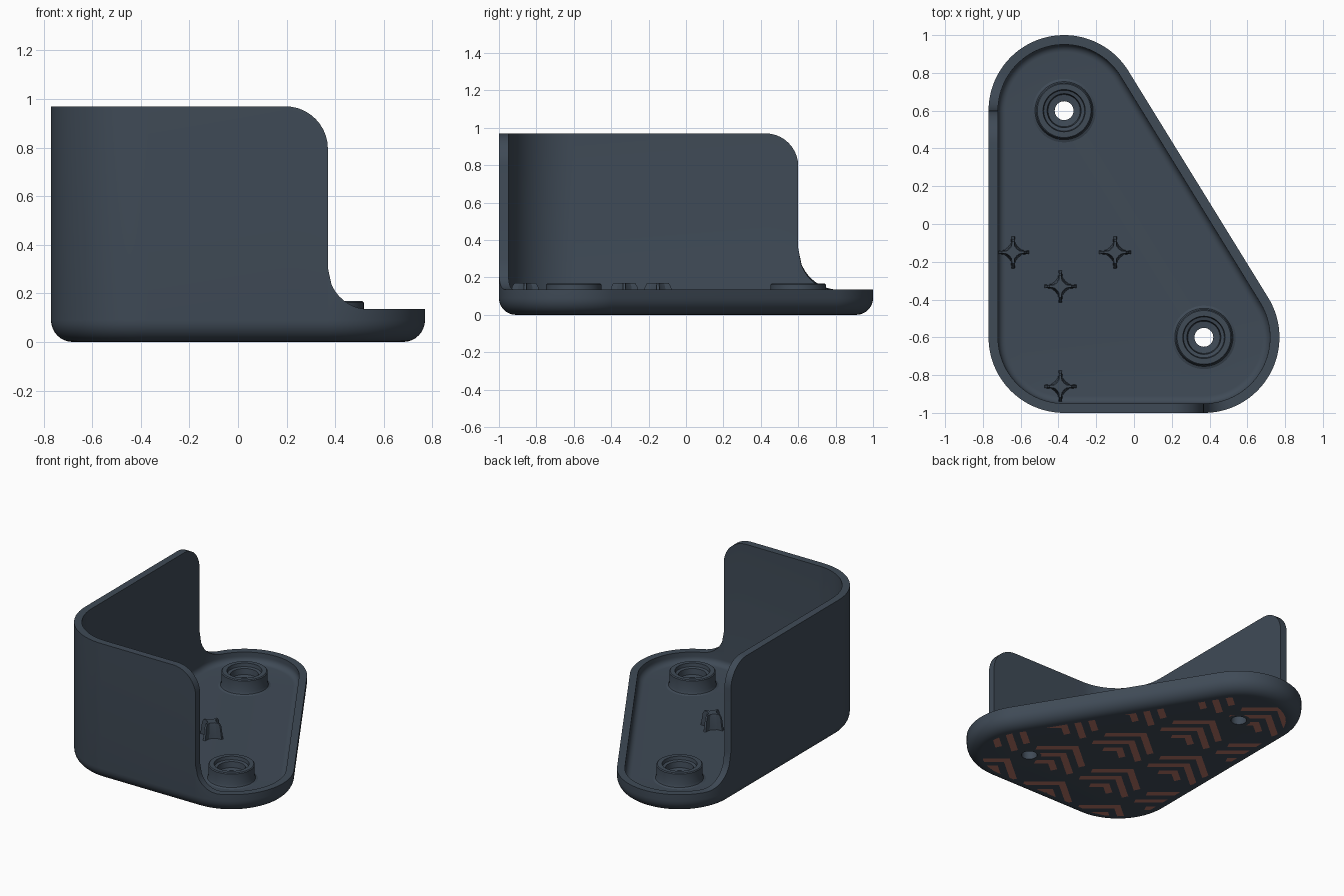
import bpy, bmesh, math
from math import pi, sin, cos, sqrt, radians

if "Cube" in bpy.data.objects:
    bpy.data.objects.remove(bpy.data.objects["Cube"], do_unlink=True)


def make_material(name, rgb):
    mat = bpy.data.materials.new(name)
    mat.use_nodes = True
    mat.diffuse_color = (*rgb, 1)
    mat.node_tree.nodes["Principled BSDF"].inputs["Base Color"].default_value = (*rgb, 1)
    return mat


SLATE = make_material("slate_grey", (0.050, 0.069, 0.094))
BROWN = make_material("reddish_brown", (0.45, 0.17, 0.135))

# Key dimensions
R, WALL, FLOOR, RIM, TOP = 0.4, 0.05, 0.065, 0.135, 0.97
ROUND, EDGE, HOLE = 0.175, 0.09, 0.05
CX, CY = 0.37, 0.6
BACK, FRONT, CORNER = (-CX, CY), (CX, -CY), (-CX, -CY)
SLANT = math.atan2(CX, CY)          # direction the slanted side faces
TINY = 1e-6


def finish(bm, name, mat, smooth=True):
    mesh = bpy.data.meshes.new(name)
    bm.to_mesh(mesh)
    bm.free()
    mesh.materials.append(mat)
    obj = bpy.data.objects.new(name, mesh)
    bpy.context.collection.objects.link(obj)
    if smooth:
        bpy.ops.object.select_all(action="DESELECT")
        bpy.context.view_layer.objects.active = obj
        obj.select_set(True)
        bpy.ops.object.shade_smooth_by_angle(angle=radians(30))
    return obj


def rim_height(d, r):
    """Height of the edge, d being the distance past the end of the tall wall."""
    if d < -ROUND:
        return TOP
    if d <= 0:
        return TOP - ROUND + sqrt(max(0, ROUND**2 - (ROUND + d)**2))
    if d < r:
        return RIM + r - sqrt(r * r - (r - d)**2)
    return RIM


def build_stations():
    """Walk round the outline: centre, facing angle and edge height."""
    out = []
    n = 56
    for i in range(n + 1):
        a = SLANT + (pi - SLANT) * i / n
        out.append((*BACK, a, rim_height(max(R * (pi - a), TINY), 0.22)))
    steps = [-ROUND * (1 - cos(k * pi / 20)) for k in range(11)]
    for d in steps:
        out.append((-CX, CY + d, pi, rim_height(d, 0)))
    for i in range(25):
        out.append((*CORNER, pi + pi / 2 * i / 24, TOP))
    for d in reversed(steps):
        out.append((CX + d, -CY, 1.5 * pi, rim_height(d, 0)))
    for i in range(n + 1):
        t = (pi / 2 + SLANT) * i / n
        out.append((*FRONT, 1.5 * pi + t, rim_height(max(R * t, TINY), 0.17)))
    return out


STATIONS = build_stations()


# Shell: tray with rounded underside and tall wall on two sides
def section(h):
    fillet = 0.04
    pts = [(EDGE * (1 - sin(k * pi / 16)), EDGE * (1 - cos(k * pi / 16))) for k in range(9)]
    pts += [(0, h), (WALL, h)]
    pts += [(WALL + fillet * (1 - cos(k * pi / 12)), FLOOR + fillet * (1 - sin(k * pi / 12)))
            for k in range(7)]
    return pts


def build_shell():
    bm = bmesh.new()
    rows = [[bm.verts.new((x + (R - o) * cos(a), y + (R - o) * sin(a), z))
             for o, z in section(h)] for x, y, a, h in STATIONS]
    for p, q in zip(rows, rows[1:] + rows[:1]):
        for k in range(len(p) - 1):
            bm.faces.new((p[k], q[k], q[k + 1], p[k + 1]))
    bmesh.ops.remove_doubles(bm, verts=bm.verts[:], dist=1e-5)
    # screw holes through the floor
    for x, y in (BACK, FRONT):
        ring = [[bm.verts.new((x + HOLE * cos(k * pi / 16), y + HOLE * sin(k * pi / 16), z))
                 for z in (0, FLOOR)] for k in range(32)]
        for p, q in zip(ring, ring[1:] + ring[:1]):
            bm.faces.new((p[0], q[0], q[1], p[1]))
    for z in (0, FLOOR):
        edges = [e for e in bm.edges if e.is_boundary
                 and all(abs(v.co.z - z) < 1e-4 for v in e.verts)]
        bmesh.ops.triangle_fill(bm, edges=edges, use_beauty=True)
    bmesh.ops.recalc_face_normals(bm, faces=bm.faces[:])
    return finish(bm, "shell", SLATE)


build_shell()


# Screw bosses: lathed rings with a stepped recess
BOSS = [(HOLE, FLOOR - 0.01), (HOLE, 0.095), (0.085, 0.1), (0.09, 0.14), (0.108, 0.145),
        (0.112, 0.168), (0.142, 0.168), (0.148, 0.162), (0.148, 0.085), (0.154, 0.071),
        (0.168, FLOOR), (0.168, FLOOR - 0.01)]


def build_boss(name, centre):
    bm = bmesh.new()
    n = 48
    rings = [[bm.verts.new((centre[0] + r * cos(2 * pi * k / n),
                            centre[1] + r * sin(2 * pi * k / n), z)) for r, z in BOSS]
             for k in range(n)]
    for p, q in zip(rings, rings[1:] + rings[:1]):
        for k in range(len(BOSS)):
            j = (k + 1) % len(BOSS)
            bm.faces.new((p[k], q[k], q[j], p[j]))
    bmesh.ops.recalc_face_normals(bm, faces=bm.faces[:])
    finish(bm, name, SLATE)


build_boss("back_screw_boss", BACK)
build_boss("front_screw_boss", FRONT)


# Locating pins: four-armed tapered stars
def build_pin(name, x, y):
    bm = bmesh.new()
    arm = [(1, -0.1), (1, 0.1), (0.55, 0.14), (0.32, 0.32), (0.14, 0.55)]
    star = []
    for q in range(4):
        c, s = round(cos(q * pi / 2)), round(sin(q * pi / 2))
        star += [(c * u - s * v, s * u + c * v) for u, v in arm]
    levels = [(FLOOR - 0.005, 0.086), (0.085, 0.08), (0.15, 0.07), (0.17, 0.058)]
    loops = [[bm.verts.new((x + r * u, y + r * v, z)) for u, v in star] for z, r in levels]
    for lo, hi in zip(loops, loops[1:]):
        for k in range(len(star)):
            j = (k + 1) % len(star)
            bm.faces.new((lo[k], lo[j], hi[j], hi[k]))
    bm.faces.new(loops[-1])
    bm.faces.new(loops[0][::-1])
    finish(bm, name, SLATE)


for label, px, py in (("left", -0.1, -0.15), ("right", -0.64, -0.15),
                      ("middle", -0.39, -0.33), ("front", -0.39, -0.86)):
    build_pin(label + "_locating_pin", px, py)


# Grip pattern: nested chevrons under the base, trimmed to its flat area
def build_grip():
    bm = bmesh.new()
    z, slope, thick = -0.002, 0.84, 0.058
    for row in range(-1, 5):
        for col in range(-1, 4):
            x = -0.48 + 0.46 * col + 0.23 * (row % 2)
            for i, w in enumerate((0.2, 0.2, 0.09)):
                y = 0.91 - 0.405 * row - 0.12 * i
                for side in (-1, 1):
                    ex, ey = x + side * w, y - slope * w
                    quad = [(x, y), (ex, ey), (ex - side * 0.02, ey - thick + 0.017),
                            (x, y - thick)]
                    bm.faces.new([bm.verts.new((u, v, z)) for u, v in quad])

    def cut(co, no, clear):
        bmesh.ops.bisect_plane(bm, geom=bm.verts[:] + bm.edges[:] + bm.faces[:], dist=1e-6,
                               plane_co=co, plane_no=no, clear_outer=clear)

    for x, y, a, h in STATIONS[::4]:
        r = R - 0.1
        cut((x + r * cos(a), y + r * sin(a), z), (cos(a), sin(a), 0), True)
    # clear space round each screw hole
    gap = 0.075
    for x, y in (BACK, FRONT):
        for k in range(12):
            c, s = cos(k * pi / 6), sin(k * pi / 6)
            cut((x + gap * c, y + gap * s, z), (c, s, 0), False)
        inside = [f for f in bm.faces if all(
            (f.calc_center_median().x - x) * cos(k * pi / 6)
            + (f.calc_center_median().y - y) * sin(k * pi / 6) < gap for k in range(12))]
        bmesh.ops.delete(bm, geom=inside, context="FACES")
    bm.normal_update()
    for f in bm.faces:
        if f.normal.z > 0:
            f.normal_flip()
    finish(bm, "grip_pattern", BROWN, smooth=False)


build_grip()
